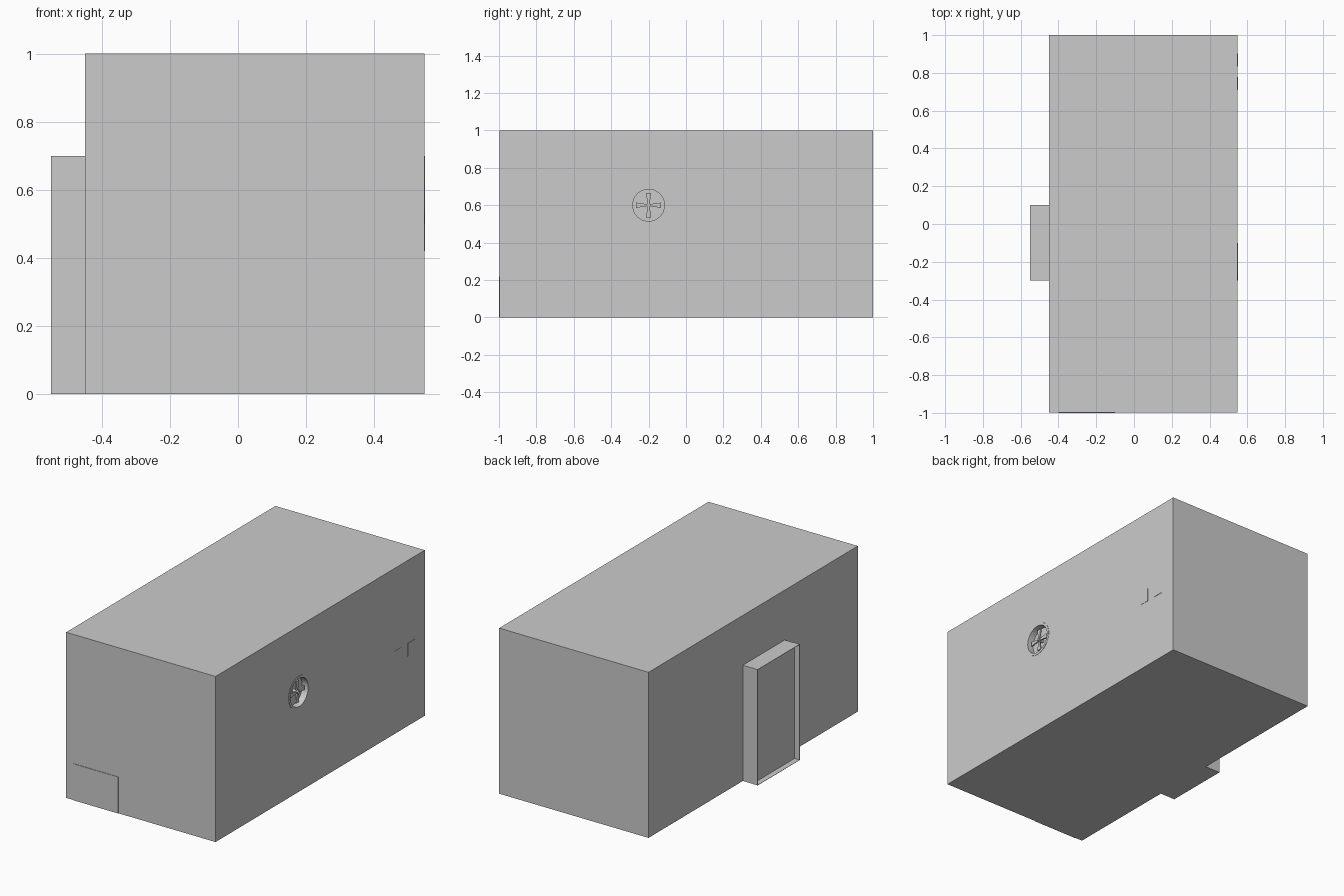
import bpy, bmesh
from math import pi, cos, sin

if "Cube" in bpy.data.objects:
    bpy.data.objects.remove(bpy.data.objects["Cube"])

FAN_Y, FAN_Z = -0.2, 0.6


def box(name, lo, hi):
    bpy.ops.mesh.primitive_cube_add(size=1, location=[(a + b) / 2 for a, b in zip(lo, hi)])
    o = bpy.context.object
    o.name = name
    o.scale = [b - a for a, b in zip(lo, hi)]
    bpy.ops.object.transform_apply(location=False, rotation=False, scale=True)
    return o


def disc(name, r, x0, x1, sides=32):
    bpy.ops.mesh.primitive_cylinder_add(vertices=sides, radius=r, depth=x1 - x0,
                                        location=((x0 + x1) / 2, FAN_Y, FAN_Z),
                                        rotation=(0, pi / 2, 0))
    o = bpy.context.object
    o.name = name
    return o


def cut(target, cutter):
    m = target.modifiers.new("cut", 'BOOLEAN')
    m.operation = 'DIFFERENCE'
    m.object = cutter
    m.solver = 'EXACT'
    cutter.hide_render = True
    cutter.hide_set(True)
    cutter.display_type = 'WIRE'


# Main block with a round ventilation recess on the right wall
body = box("main_block", (-0.45, -0.997, 0), (0.548, 1, 1))
cut(body, disc("vent_cutter", 0.098, 0.51, 0.6))

# Doorway surround: solid back slab with a shallow thin-walled rim
box("door_panel", (-0.517, -0.299, 0), (-0.45, 0.1, 0.699))
rim = box("door_rim", (-0.55, -0.3, 0), (-0.514, 0.101, 0.7))
cut(rim, box("door_cutter", (-0.6, -0.298, 0.002), (-0.517, 0.099, 0.698)))

# Thin hatch on the front and two small plates on the right wall
box("front_hatch", (-0.4, -1, 0), (-0.1, -0.99, 0.22))
for i, y in enumerate((0.71, 0.835)):
    box(f"wall_plate_{i + 1}", (0.54, y, 0.42), (0.55, y + 0.067, 0.5))

# Fan ring
ring = disc("fan_ring", 0.1, 0.5, 0.55)
cut(ring, disc("ring_cutter", 0.085, 0.51, 0.6))
disc("fan_hub", 0.01, 0.508, 0.545, 16)

# Four flared fan blades
bm = bmesh.new()
profile = [(0.006, -0.005), (0.066, -0.014), (0.066, 0.014), (0.006, 0.005)]
for k in range(4):
    a = k * pi / 2
    vs = [bm.verts.new((0.53, FAN_Y + r * cos(a) - t * sin(a), FAN_Z + r * sin(a) + t * cos(a)))
          for r, t in profile]
    f = bm.faces.new(vs)
    ext = bmesh.ops.extrude_face_region(bm, geom=[f])
    bmesh.ops.translate(bm, vec=(0.008, 0, 0),
                        verts=[v for v in ext["geom"] if isinstance(v, bmesh.types.BMVert)])
bmesh.ops.recalc_face_normals(bm, faces=bm.faces)
me = bpy.data.meshes.new("fan_blades")
bm.to_mesh(me)
bm.free()
bpy.context.collection.objects.link(bpy.data.objects.new("fan_blades", me))
